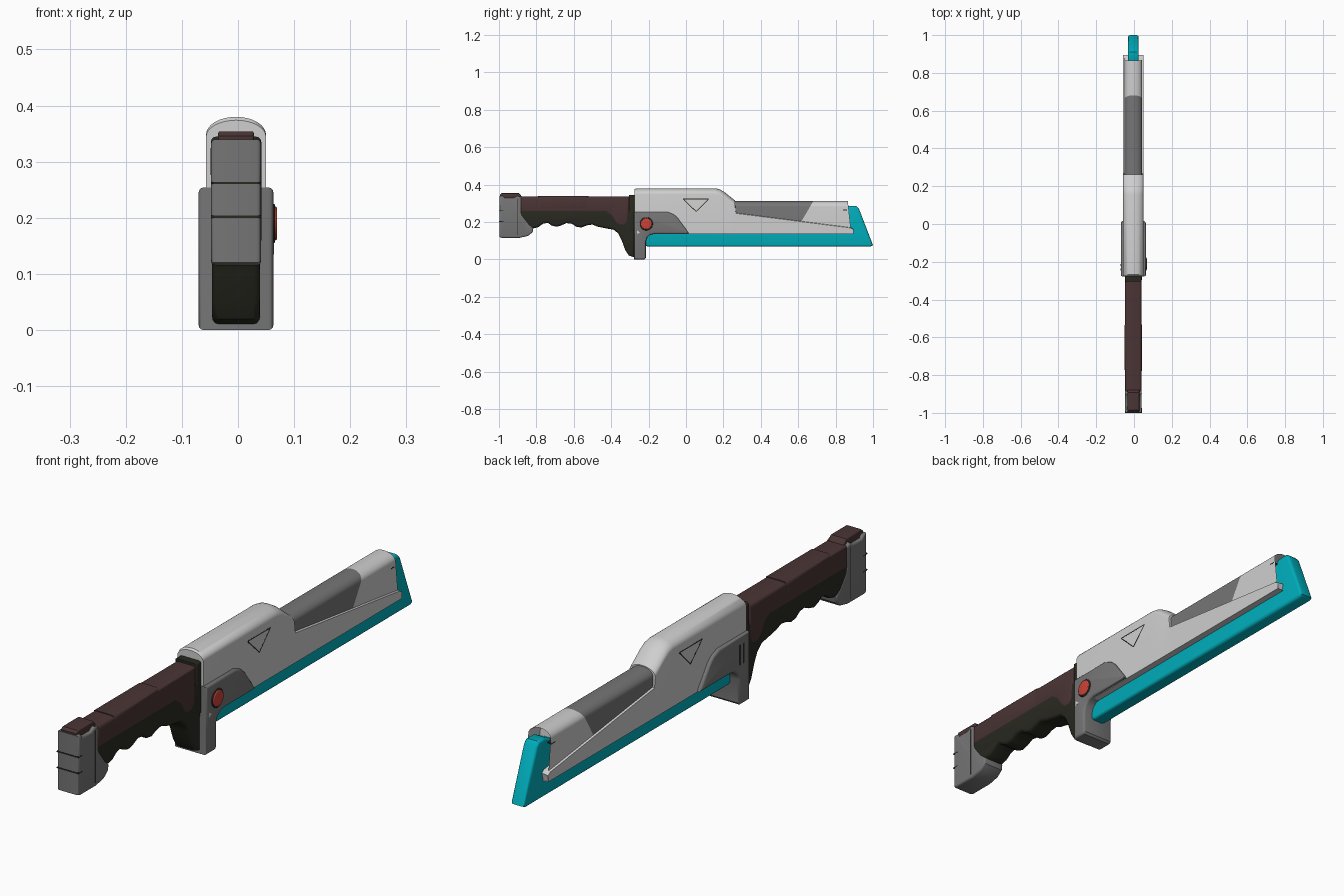
import bpy, bmesh, math
from mathutils import Vector

if "Cube" in bpy.data.objects:
    bpy.data.objects.remove(bpy.data.objects["Cube"])

CX = -0.0035  # body centre; the side button makes the whole slightly lopsided


def material(name, rgb):
    m = bpy.data.materials.new(name)
    m.use_nodes = True
    m.diffuse_color = (*rgb, 1)
    m.node_tree.nodes["Principled BSDF"].inputs["Base Color"].default_value = (*rgb, 1)
    return m


LIGHT = material("light grey", (0.62, 0.62, 0.62))
GREY = material("mid grey", (0.18, 0.18, 0.18))
TEAL = material("teal", (0.0, 0.42, 0.5))
MAROON = material("maroon", (0.07, 0.035, 0.035))
DARK = material("dark olive", (0.022, 0.022, 0.015))
RED = material("red", (0.6, 0.055, 0.04))


def finish(name, bm, *mats):
    bmesh.ops.recalc_face_normals(bm, faces=bm.faces)
    mesh = bpy.data.meshes.new(name)
    bm.to_mesh(mesh)
    bm.free()
    ob = bpy.data.objects.new(name, mesh)
    bpy.context.collection.objects.link(ob)
    for m in mats:
        mesh.materials.append(m)
    bpy.ops.object.select_all(action='DESELECT')
    ob.select_set(True)
    bpy.context.view_layer.objects.active = ob
    bpy.ops.object.shade_smooth_by_angle(angle=math.radians(35))
    return ob


def prism(name, profile, mat, half=0.05, bevel=0.0, x=CX):
    """Side profile of (y, z) points extruded across x, with a rounded rim."""
    bm = bmesh.new()
    caps = []
    for s in (-half, half):
        caps.append(bm.faces.new([bm.verts.new((x + s, y, z)) for y, z in profile]))
    a, b = (list(c.verts) for c in caps)
    n = len(a)
    for i in range(n):
        j = (i + 1) % n
        bm.faces.new((a[i], a[j], b[j], b[i]))
    bmesh.ops.recalc_face_normals(bm, faces=bm.faces)
    if bevel:
        rim = [e for c in caps for e in c.edges]
        bmesh.ops.bevel(bm, geom=rim, offset=bevel, segments=3, profile=0.5,
                        affect='EDGES', clamp_overlap=True)
    return finish(name, bm, mat)


def box(name, y0, y1, z0, z1, mat, **kw):
    return prism(name, [(y0, z0), (y1, z0), (y1, z1), (y0, z1)], mat, **kw)


def arched_loft(stations, half, bottom):
    """Arch-topped sections; each station is (y, top z, arch height, lean)."""
    bm = bmesh.new()
    rings = []
    for y, top, arch, lean in stations:
        pts = [(-half, bottom), (half, bottom)]
        for i in range(17):
            t = math.pi * i / 16
            pts.append((half * math.cos(t), top - arch + arch * math.sin(t)))
        rings.append([bm.verts.new((CX + px, y + lean * (top - pz), pz)) for px, pz in pts])
    n = len(rings[0])
    for r, s in zip(rings, rings[1:]):
        for i in range(n):
            j = (i + 1) % n
            bm.faces.new((r[i], r[j], s[j], s[i]))
    bm.faces.new(rings[0])
    end = bm.faces.new(rings[-1])
    bmesh.ops.recalc_face_normals(bm, faces=bm.faces)
    return bm, end


# Teal blade with slanted tip
prism("blade", [(-0.23, 0.075), (-0.2, 0.068), (0.985, 0.068), (1.0, 0.075), (0.925, 0.27),
                (0.91, 0.285), (0.87, 0.285), (0.8, 0.25), (-0.23, 0.2)],
      TEAL, half=0.028, bevel=0.01)

# Outer shell: tall rear housing that steps down to the side rails
bm, end = arched_loft([(-0.275, 0.374, 0.03, 0), (-0.268, 0.38, 0.032, 0), (0.155, 0.38, 0.032, 0),
                       (0.18, 0.375, 0.032, 0), (0.205, 0.36, 0.032, 0), (0.24, 0.332, 0.03, 0),
                       (0.262, 0.315, 0.03, 0), (0.267, 0.25, 0.004, 0), (0.88, 0.172, 0.004, 0),
                       (0.895, 0.163, 0.004, 0), (0.888, 0.14, 0.002, 0)], 0.0535, 0.135)
finish("outer_shell", bm, LIGHT)

# Inner sleeve: hollow at the tip, grey up to a slanted line
bm, end = arched_loft([(0.2, 0.312, 0.03, 0), (0.865, 0.312, 0.03, 0.11)], 0.046, 0.155)
bmesh.ops.inset_region(bm, faces=[end], thickness=0.008, depth=0)
bmesh.ops.translate(bm, verts=end.verts, vec=(0, -0.06, 0))
co, no = Vector((0, 0.617, 0.203)), Vector((0, 0.107, -0.063))
bmesh.ops.bisect_plane(bm, geom=bm.verts[:] + bm.edges[:] + bm.faces[:],
                       plane_co=co, plane_no=no)
for f in bm.faces:
    f.material_index = int((f.calc_center_median() - co).dot(no) < 0)
finish("inner_sleeve", bm, LIGHT, GREY)

# Guard around the root of the blade
prism("guard", [(-0.277, 0.0), (-0.222, 0.0), (-0.215, 0.008), (-0.215, 0.095), (-0.207, 0.118),
                (-0.19, 0.132), (-0.165, 0.137), (0.015, 0.137), (0.008, 0.15), (-0.045, 0.222),
                (-0.065, 0.24), (-0.1, 0.254), (-0.277, 0.254)],
      GREY, half=0.0665, bevel=0.012)

# Collar and grip underside with finger grooves
box("collar", -0.305, -0.27, 0.15, 0.345, DARK, half=0.045, bevel=0.01)
prism("finger_grip", [(-0.89, 0.27), (-0.89, 0.2), (-0.82, 0.165), (-0.79, 0.172), (-0.765, 0.19),
                      (-0.74, 0.196), (-0.72, 0.182), (-0.695, 0.174), (-0.67, 0.18),
                      (-0.64, 0.194), (-0.61, 0.19), (-0.585, 0.174), (-0.56, 0.17),
                      (-0.53, 0.182), (-0.5, 0.186), (-0.47, 0.174), (-0.43, 0.166),
                      (-0.385, 0.158), (-0.362, 0.138), (-0.345, 0.105), (-0.325, 0.05),
                      (-0.305, 0.02), (-0.275, 0.01), (-0.272, 0.27)],
      DARK, half=0.043, bevel=0.012)

# Maroon upper grip, dipping near the collar
prism("upper_grip", [(-0.89, 0.247), (-0.43, 0.247), (-0.405, 0.23), (-0.38, 0.19), (-0.36, 0.175),
                     (-0.325, 0.175), (-0.305, 0.2), (-0.3, 0.336), (-0.89, 0.336)],
      MAROON, half=0.0445, bevel=0.016)
box("grip_top_panel", -0.79, -0.52, 0.262, 0.339, MAROON, half=0.0455, bevel=0.016)

# Pommel, its cap and grooves
prism("pommel", [(-0.998, 0.12), (-0.985, 0.115), (-0.89, 0.115), (-0.845, 0.125), (-0.82, 0.145),
                 (-0.816, 0.167), (-0.84, 0.19), (-0.875, 0.235), (-0.88, 0.25), (-0.88, 0.33),
                 (-0.9, 0.34), (-0.92, 0.328), (-0.97, 0.328), (-0.98, 0.34), (-0.998, 0.34)],
      GREY, half=0.0445, bevel=0.008)
prism("pommel_cap", [(-0.995, 0.32), (-0.878, 0.32), (-0.878, 0.336), (-0.892, 0.354),
                     (-0.985, 0.354), (-0.995, 0.346)], MAROON, half=0.032, bevel=0.004)
for z in (0.2, 0.26):
    box("pommel_groove", -1.0, -0.975, z, z + 0.004, DARK, half=0.0447)
box("pommel_seam", -0.9, -0.898, 0.13, 0.325, DARK, half=0.0448)

# Triangular groove on both shell sides
corners = [Vector((-0.015, 0.322)), Vector((0.12, 0.322)), Vector((0.055, 0.255))]
for p, q in zip(corners, corners[1:] + corners[:1]):
    d = (q - p).normalized() * 0.002
    w = Vector((-d.y, d.x))
    prism("side_groove", [p - w, q - w, q + w, p + w], DARK, half=0.0538)
box("tip_slot", 0.84, 0.862, 0.262, 0.266, DARK, half=0.0463)

# Red button on the left side, vent slots on the right
ring = [2 * math.pi * i / 32 for i in range(32)]
for name, r, reach, mat in (("button_rim", 0.035, 0.066, DARK), ("button", 0.03, 0.0695, RED)):
    prism(name, [(-0.212 + r * math.cos(t), 0.19 + r * math.sin(t)) for t in ring],
          mat, half=0.01, bevel=0.003, x=reach - 0.01)
for y in (-0.245, -0.222):
    box("vent_slot", y, y + 0.01, 0.15, 0.225, DARK, half=0.005, x=-0.0655)
prism("guard_marker", [(-0.262, 0.135), (-0.245, 0.143), (-0.262, 0.155)], LIGHT,
      half=0.004, x=0.0598)
